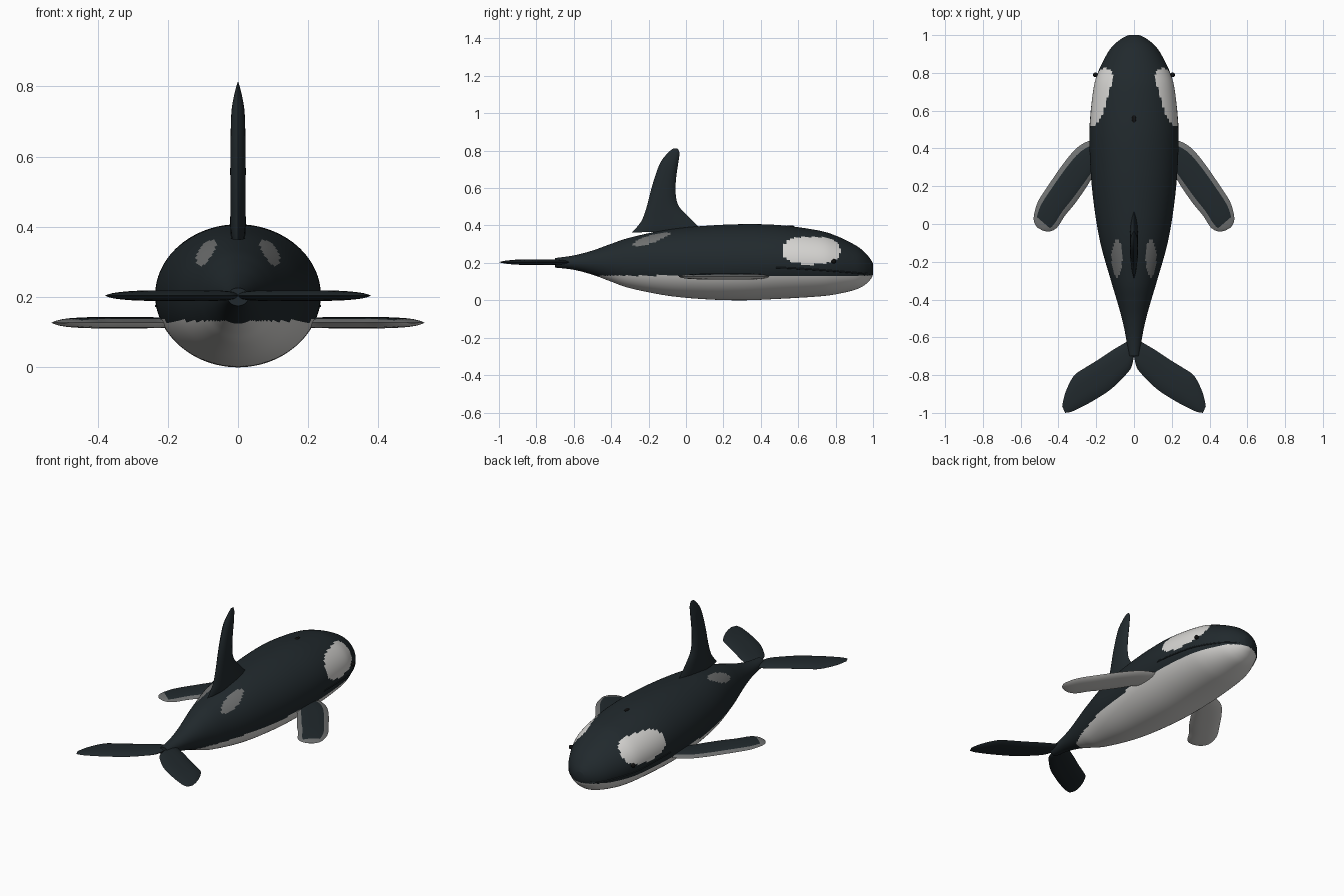
import bpy, bmesh, math
from mathutils import Vector

if "Cube" in bpy.data.objects:
    bpy.data.objects.remove(bpy.data.objects["Cube"])


def material(name, rgb):
    m = bpy.data.materials.new(name)
    m.diffuse_color = (*rgb, 1)
    m.use_nodes = True
    m.node_tree.nodes["Principled BSDF"].inputs["Base Color"].default_value = m.diffuse_color
    return m


BLACK = material("black skin", (0.015, 0.022, 0.026))
WHITE = material("white skin", (0.68, 0.67, 0.65))
GREY = material("grey skin", (0.16, 0.165, 0.165))
EYE = material("eye black", (0.005, 0.005, 0.005))
MATS = [BLACK, WHITE, GREY]


def smooth(rows, n):
    """Catmull-Rom interpolation of rows of numbers, n steps per span."""
    out = []
    for i in range(len(rows) - 1):
        p = [rows[max(0, min(len(rows) - 1, i + k))] for k in (-1, 0, 1, 2)]
        for j in range(n):
            t = j / n
            out.append([0.5 * (2 * b + (c - a) * t + (2 * a - 5 * b + 4 * c - d) * t * t
                               + (3 * b - a - 3 * c + d) * t ** 3) for a, b, c, d in zip(*p)])
    return out + [list(rows[-1])]


def loft(name, rings, pick):
    """Skin closed rings, cap both ends, colour each face with pick(face, lengthwise, around)."""
    bm = bmesh.new()
    vs = [[bm.verts.new(p) for p in r] for r in rings]
    n, m = len(rings), len(rings[0])
    tags = {}
    for i in range(n - 1):
        for j in range(m):
            k = (j + 1) % m
            tags[bm.faces.new((vs[i][j], vs[i][k], vs[i + 1][k], vs[i + 1][j]))] = (i / n, (j + .5) / m)
    for i in (0, n - 1):
        tags[bm.faces.new(vs[i])] = (i / n, 0)
    bmesh.ops.recalc_face_normals(bm, faces=bm.faces)
    for f, (a, b) in tags.items():
        f.material_index = pick(f, a, b)
    me = bpy.data.meshes.new(name)
    bm.to_mesh(me)
    bm.free()
    for mat in MATS:
        me.materials.append(mat)
    ob = bpy.data.objects.new(name, me)
    bpy.context.collection.objects.link(ob)
    shade(ob, 50)
    return ob


def shade(ob, angle):
    bpy.ops.object.select_all(action='DESELECT')
    ob.select_set(True)
    bpy.context.view_layer.objects.active = ob
    bpy.ops.object.shade_smooth_by_angle(angle=math.radians(angle))


# Body stations: y, half width, bottom z, top z
BODY = smooth([
    (-.70, .030, .175, .226), (-.60, .043, .163, .240), (-.50, .064, .137, .266),
    (-.40, .092, .100, .302), (-.30, .122, .065, .335), (-.10, .178, .025, .378),
    (.10, .212, .006, .398), (.30, .231, 0, .407), (.50, .235, .008, .402),
    (.70, .217, .020, .375), (.80, .192, .032, .346), (.90, .143, .055, .298),
    (.95, .105, .078, .262), (.985, .060, .110, .222), (1.0, .028, .138, .196)], 11)


def body_x(y, z):
    """Half width of the body surface at height z."""
    for a, b in zip(BODY, BODY[1:]):
        if a[0] <= y <= b[0]:
            t = (y - a[0]) / (b[0] - a[0])
            w, lo, hi = [a[k] + (b[k] - a[k]) * t for k in (1, 2, 3)]
            return w * math.sqrt(max(0, 1 - ((2 * z - hi - lo) / (hi - lo)) ** 2))


def body_colour(f, a, b):
    x, y, z = f.calc_center_median()
    if z < .132 and y > -.46:
        return 1
    if abs(x) > .08 and (abs((y - .67) / .155) ** 2.4 + abs((z - .266) / .074) ** 2.4) < 1:
        return 1
    if ((y + .18) / .10) ** 2 + ((abs(x) - .09) / .028) ** 2 < 1 and z > .25:
        return 2
    return 0


SEG = 96
loft("body", [[(w * math.cos(math.tau * j / SEG), y,
                (lo + hi) / 2 + (hi - lo) / 2 * math.sin(math.tau * j / SEG))
               for j in range(SEG)] for y, w, lo, hi in BODY], body_colour)


def fin(name, stations, place, pick, n=5, m=32):
    """Lens-section fin. Stations: leading edge (a, b), trailing edge (a, b), half thickness."""
    rings = []
    for la, lb, ta, tb, th in smooth(stations, n):
        ring = []
        for j in range(m):
            ang = math.tau * j / m
            u = math.cos(ang)
            t = (1 - abs(u) ** 3) * th * (1 if ang < math.pi else -1)
            s = (1 - u) / 2
            ring.append(place(la + (ta - la) * s, lb + (tb - lb) * s, t))
        rings.append(ring)
    return loft(name, rings, pick)


def all_black(f, a, b):
    return 0


# Dorsal fin, drawn in the y-z plane
fin("dorsal_fin", [
    (.09, .375, -.29, .362, .020), (.05, .41, -.268, .385, .022), (0, .46, -.235, .43, .022),
    (-.042, .51, -.21, .50, .022), (-.056, .58, -.187, .59, .022), (-.052, .66, -.163, .67, .021),
    (-.042, .73, -.135, .74, .018), (-.035, .785, -.095, .79, .008), (-.045, .812, -.068, .812, .001)],
    lambda y, z, t: (t, y, z), all_black)


def flipper_colour(f, a, b):
    if f.normal.z < 0:
        return 1 if a < .93 else 2
    return 0 if .08 < a < .74 and abs(math.cos(math.tau * b)) < .68 else 2


for side, s in (("right", 1), ("left", -1)):
    # Pectoral flipper
    fin(side + "_flipper", [
        (.17, .45, .17, .26, .012), (.23, .443, .215, .25, .015), (.30, .405, .255, .19, .016),
        (.37, .325, .315, .105, .016), (.45, .21, .365, .045, .016), (.505, .125, .40, -.01, .014),
        (.527, .06, .425, -.032, .011), (.53, .015, .455, -.04, .006), (.513, -.018, .485, -.034, .001)],
        lambda x, y, t: (s * x, y, .127 + t), flipper_colour)
    # Tail fluke
    fin(side + "_fluke", [
        (0, -.60, 0, -.70, .006), (.05, -.63, .015, -.76, .013), (.12, -.672, .05, -.805, .015),
        (.20, -.725, .12, -.873, .015), (.265, -.765, .19, -.92, .015), (.315, -.80, .25, -.955, .014),
        (.35, -.86, .30, -.98, .011), (.37, -.915, .335, -.995, .007), (.38, -.965, .365, -1.0, .001)],
        lambda x, y, t: (s * x, y, .204 + t), all_black)
    # Mouth crease following the body surface
    path = []
    for k in range(31):
        y, z = .48 + .505 * k / 30, .175 - .035 * (k / 30) ** 1.3
        path.append(Vector((s * body_x(y, z), y, z)))
    loft(side + "_mouth_line", [[p + Vector((.004 * math.cos(a), 0, .004 * math.sin(a)))
                                 for a in [math.tau * j / 8 for j in range(8)]] for p in path], all_black)
    # Eye
    bpy.ops.mesh.primitive_uv_sphere_add(segments=24, ring_count=16, radius=.012,
                                         location=(s * .205, .79, .208))
    eye = bpy.context.object
    eye.name = side + "_eye"
    eye.data.materials.append(EYE)
    shade(eye, 60)

# Blowhole
bpy.ops.mesh.primitive_uv_sphere_add(segments=24, ring_count=12, radius=1, location=(0, .555, .396))
hole = bpy.context.object
hole.name = "blowhole"
hole.scale = (.011, .022, .005)
hole.data.materials.append(EYE)
shade(hole, 60)
